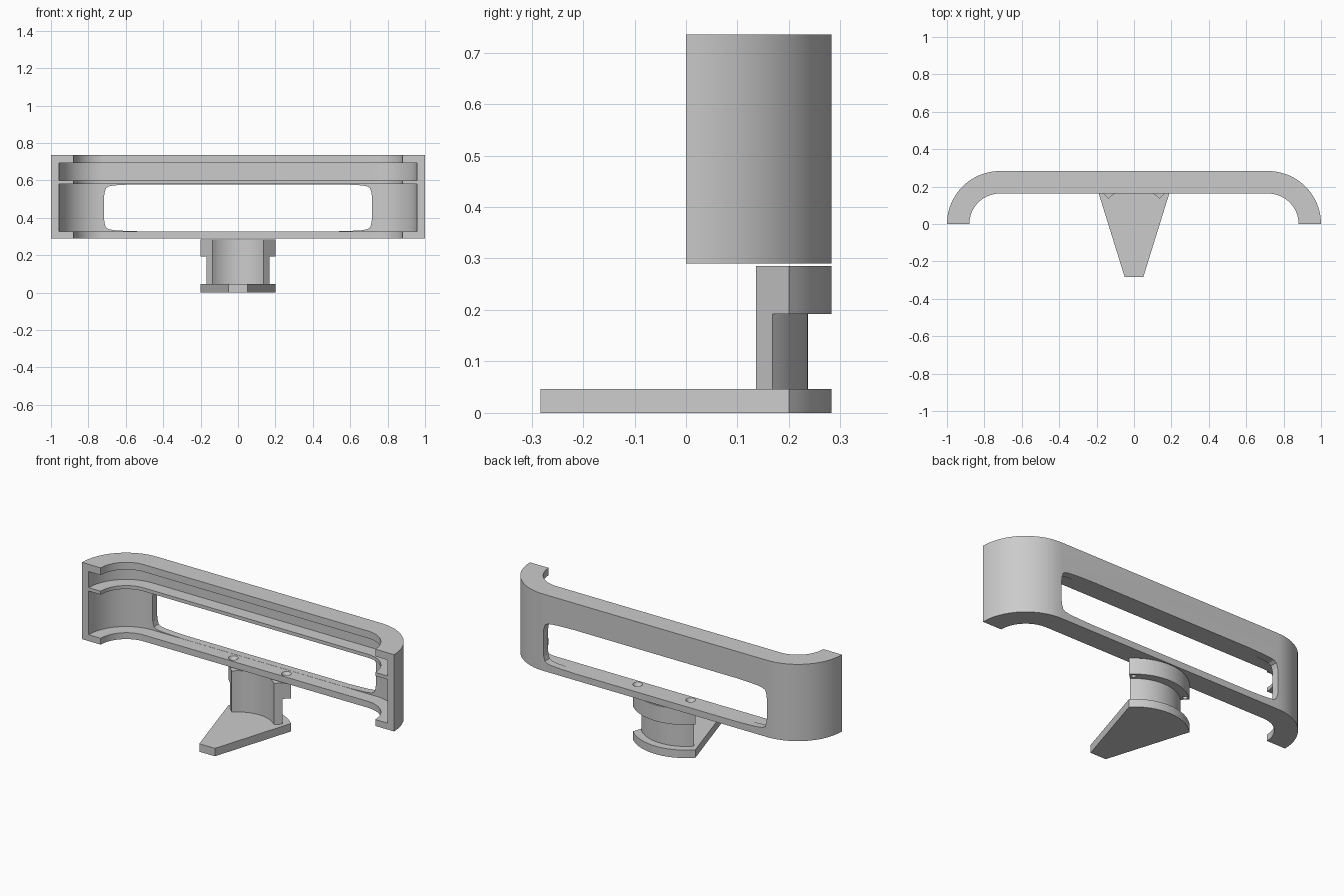
import bpy, bmesh
from math import sin, cos, pi

if "Cube" in bpy.data.objects:
    bpy.data.objects.remove(bpy.data.objects["Cube"])

R = 0.283          # outer bend radius
CX = 1 - R         # bend centre


def finish(bm, name):
    bmesh.ops.recalc_face_normals(bm, faces=bm.faces)
    me = bpy.data.meshes.new(name)
    bm.to_mesh(me)
    bm.free()
    ob = bpy.data.objects.new(name, me)
    bpy.context.collection.objects.link(ob)
    return ob


def prism(name, pts, vec):
    """Extrude a closed outline of 3D points along vec."""
    bm = bmesh.new()
    f = bm.faces.new([bm.verts.new(p) for p in pts])
    ext = bmesh.ops.extrude_face_region(bm, geom=[f])
    verts = [g for g in ext["geom"] if isinstance(g, bmesh.types.BMVert)]
    bmesh.ops.translate(bm, verts=verts, vec=vec)
    return finish(bm, name)


def sweep(name, section, path):
    """Sweep a closed (radius, z) section along (centre x, angle) stations."""
    bm = bmesh.new()
    rings = [[bm.verts.new((cx + r * cos(a), r * sin(a), z)) for r, z in section]
             for cx, a in path]
    n = len(section)
    for p, q in zip(rings, rings[1:]):
        for i in range(n):
            j = (i + 1) % n
            bm.faces.new((p[i], p[j], q[j], q[i]))
    bm.faces.new(rings[0])
    bm.faces.new(rings[-1][::-1])
    return finish(bm, name)


def cut(ob, cutter):
    m = ob.modifiers.new("cut", "BOOLEAN")
    m.operation = "DIFFERENCE"
    m.solver = "EXACT"
    m.object = cutter
    cutter.hide_render = True
    cutter.hide_set(True)


def smooth(ob):
    bpy.ops.object.select_all(action="DESELECT")
    ob.select_set(True)
    bpy.context.view_layer.objects.active = ob
    bpy.ops.object.shade_smooth_by_angle(angle=0.5)


# Bracket frame: section with two inner grooves, swept round a U path
I, G = 0.163, 0.24
section = [(R, 0.29), (R, 0.735), (I, 0.735), (I, 0.693), (G, 0.693), (G, 0.6),
           (I, 0.6), (I, 0.58), (G, 0.58), (G, 0.327), (I, 0.327), (I, 0.29)]
N = 20
path = ([(CX, pi / 2 * i / N) for i in range(N + 1)]
        + [(-CX, pi / 2 + pi / 2 * i / N) for i in range(N + 1)])
frame = sweep("bracket_frame", section, path)

# Window through the back wall, with softly tapering corners
quarter = [(0.717, 0.05), (0.714, 0.08), (0.706, 0.105), (0.69, 0.115),
           (0.66, 0.12), (0.6, 0.1235), (0.52, 0.1258)]
upper = quarter + [(-x, z) for x, z in quarter[::-1]]
outline = upper + [(-x, -z) for x, z in upper]
window = prism("window_cutter", [(x, 0.2, 0.4535 + z) for x, z in outline], (0, 0.2, 0))
cut(frame, window)

# Stem: quarter ring with a wider flange on top
arc = [(0, pi / 4 + pi / 2 * i / N) for i in range(N + 1)]
stem = sweep("stem", [(0.192, 0.046), (0.237, 0.046), (0.237, 0.192),
                      (R, 0.192), (R, 0.285), (0.192, 0.285)], arc)

# Foot: tapered plate with a rounded back
foot_pts = [(-0.05, -R, 0), (0.05, -R, 0)] + [(R * cos(a), R * sin(a), 0) for _, a in arc]
foot = prism("foot_plate", foot_pts, (0, 0, 0.046))

# Countersunk screw holes through the lower rail and flange
for side, x in (("right", 0.17), ("left", -0.17)):
    profile = [(0.013, 0.15), (0.013, 0.305), (0.027, 0.328), (0.027, 0.34)]
    bm = bmesh.new()
    rings = [[bm.verts.new((x + r * cos(2 * pi * k / 20), 0.2 + r * sin(2 * pi * k / 20), z))
              for k in range(20)] for r, z in profile]
    for p, q in zip(rings, rings[1:]):
        for k in range(20):
            j = (k + 1) % 20
            bm.faces.new((p[k], p[j], q[j], q[k]))
    bm.faces.new(rings[0][::-1])
    bm.faces.new(rings[-1])
    drill = finish(bm, "screw_hole_cutter_" + side)
    cut(frame, drill)
    cut(stem, drill)

for ob in (frame, stem, foot):
    smooth(ob)
